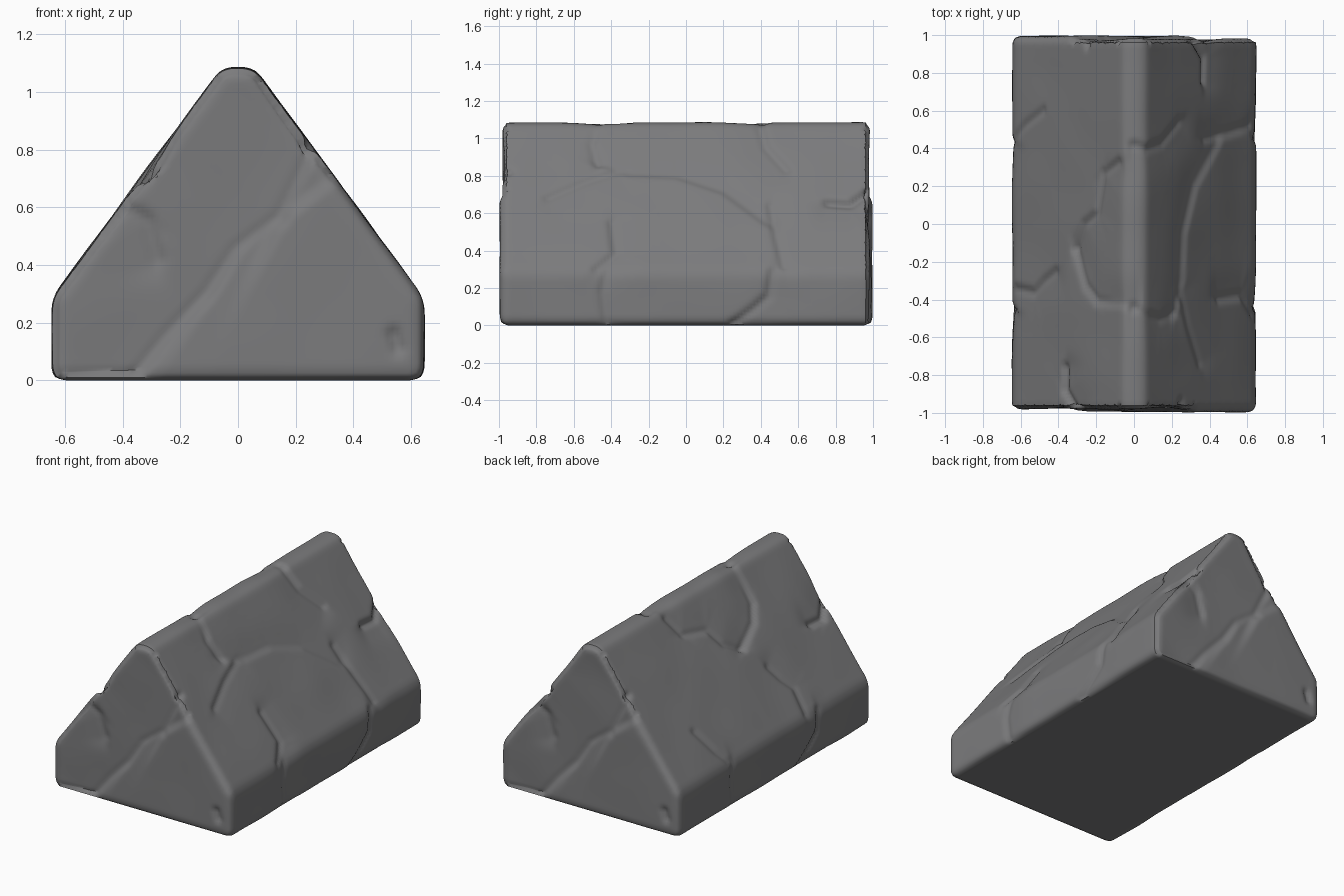
import bpy, bmesh, math
from mathutils import Vector, noise

if "Cube" in bpy.data.objects:
    bpy.data.objects.remove(bpy.data.objects["Cube"])

WALL, EAVE, TOP, SLOPE = 0.645, 0.285, 1.085, 1.357

stone = bpy.data.materials.new("dark grey stone")
stone.use_nodes = True
colour = (0.2, 0.2, 0.205, 1)
stone.diffuse_color = colour
bsdf = stone.node_tree.nodes["Principled BSDF"]
bsdf.inputs["Base Color"].default_value = colour
bsdf.inputs["Roughness"].default_value = 0.9

# Gabled block: half profile mirrored, extruded along y
ridge = WALL - (TOP - EAVE) / SLOPE
half = [(WALL, 0), (WALL, EAVE), (ridge, TOP)]
profile = half + [(-x, z) for x, z in reversed(half)]
bm = bmesh.new()
face = bm.faces.new([bm.verts.new((x, -0.995, z)) for x, z in profile])
out = bmesh.ops.extrude_face_region(bm, geom=[face])
bmesh.ops.translate(bm, vec=(0, 1.99, 0),
                    verts=[g for g in out["geom"] if isinstance(g, bmesh.types.BMVert)])
bmesh.ops.recalc_face_normals(bm, faces=bm.faces)
mesh = bpy.data.meshes.new("stone_block")
bm.to_mesh(mesh)
bm.free()
block = bpy.data.objects.new("stone_block", mesh)
bpy.context.collection.objects.link(block)

# Rounded edges, then an even surface fine enough to carve
bevel = block.modifiers.new("round_edges", "BEVEL")
bevel.width, bevel.segments = 0.04, 3
remesh = block.modifiers.new("even_surface", "REMESH")
remesh.mode, remesh.voxel_size = "VOXEL", 0.017
graph = bpy.context.evaluated_depsgraph_get()
fine = bpy.data.meshes.new_from_object(block.evaluated_get(graph))
block.modifiers.clear()
block.data = fine


# Cracks: lists of (start, end, face normal, groove, step, fade)
segments = []


def add_crack(points, normal, groove=0.012, step=0.0, fade=0.12):
    """A positive step lowers the stone on the left of the path."""
    for a, b in zip(points, points[1:]):
        segments.append((a, b, normal, groove, step, fade))


def roof_crack(path, **kw):
    side = 1 if sum(p[0] for p in path) > 0 else -1
    pts = [Vector((x, y, min(TOP, EAVE + (WALL - abs(x)) * SLOPE))) for x, y in path]
    add_crack(pts, Vector((side * SLOPE, 0, 1)).normalized(), **kw)


def wall_crack(side, path, **kw):
    add_crack([Vector((side * WALL, y, z)) for y, z in path], Vector((side, 0, 0)), **kw)


def end_crack(path, **kw):
    # Both ends match under a half turn
    for s in (1, -1):
        add_crack([Vector((s * x, -s, z)) for x, z in path], Vector((0, -s, 0)), **kw)


# End faces: long diagonal break and a chipped shoulder
end_crack([(-0.36, 0), (-0.25, 0.14), (-0.1, 0.3), (0, 0.45), (0.15, 0.56),
           (0.2, 0.66), (0.27, 0.8)], groove=0.014, step=0.024, fade=0.5)
end_crack([(-0.4, 0.62), (-0.31, 0.56), (-0.27, 0.42)], groove=0.01, step=-0.014)
end_crack([(0.54, 0.16), (0.555, 0.11)], groove=0.02)

# Notches where the end breaks run over the roof edge
for s in (1, -1):
    roof_crack([(s * -0.37, s * -0.76), (s * -0.375, s * -0.88), (s * -0.31, s * -1)],
               groove=0.022, step=s * 0.012)
    roof_crack([(s * 0.26, s * -1), (s * 0.25, s * -0.95)], groove=0.02)

# Roof, +x slope
roof_crack([(0, 0.42), (0.07, 0.4), (0.15, 0.43), (0.24, 0.54)], step=-0.01)
roof_crack([(0.38, 0.45), (0.5, 0.48), (0.62, 0.52)], step=0.008)
roof_crack([(0.45, 0.42), (0.33, 0.2), (0.27, -0.05), (0.26, -0.3), (0.22, -0.47)],
           groove=0.003, step=-0.012)
roof_crack([(0.22, -0.47), (0.14, -0.5), (0, -0.45)], step=0.008)
roof_crack([(0.25, -0.38), (0.29, -0.55), (0.35, -0.74)], groove=0.009, step=0.008)
roof_crack([(0.45, -0.4), (0.57, -0.38), (0.63, -0.48)], step=0.01)

# Roof, -x slope
roof_crack([(-0.63, 0.46), (-0.58, 0.52), (-0.48, 0.6)])
roof_crack([(-0.09, 0.33), (-0.17, 0.27), (-0.2, 0.06), (-0.27, 0), (-0.32, -0.13)],
           step=0.01)
roof_crack([(-0.32, -0.13), (-0.26, -0.33), (-0.2, -0.41), (0, -0.44)], step=0.012)
roof_crack([(-0.63, -0.34), (-0.53, -0.36), (-0.48, -0.3), (-0.42, -0.25)], step=-0.008)

# Side walls: breaks running from the eaves to the ground
for s in (1, -1):
    wall_crack(s, [(s * 0.46, 0.3), (s * 0.44, 0.16), (s * 0.36, 0.09), (s * 0.25, 0.01)],
               groove=0.014, step=0.01)
    wall_crack(s, [(s * -0.42, 0.32), (s * -0.45, 0.18), (s * -0.43, 0.02)],
               groove=0.01, step=0.006)


def carve(p, n):
    """Depth to press the surface in at point p with normal n."""
    best = {}
    for a, b, normal, groove, step, fade in segments:
        if abs(p.y - a.y) > 1.2 or n.dot(normal) < 0.3:
            continue
        ab = b - a
        length = ab.length
        d = ab / length
        along = (p - a).dot(d)
        near = a + d * max(0, min(length, along))
        off = p - near
        dist = off.length
        if dist > 2 * fade:
            continue
        depth = groove * math.exp(-(dist / 0.022) ** 2)
        if step:
            key = (groove, step, fade, normal.x, normal.y)
            across = off.dot(normal.cross(d)) * math.copysign(1, step)
            blend = max(0, min(1, 0.5 + across / 0.04))
            over = max(0, -along, along - length)
            depth += abs(step) * blend * math.exp(-(dist / fade) ** 2 - (over / (0.6 * fade)) ** 2)
        else:
            key = (groove, 0, 0, normal.x, normal.y)
        best[key] = max(best.get(key, 0), depth)
    return min(0.045, sum(best.values()))


# Press in the cracks and add gentle unevenness, leaving the base flat
moved = []
for v in fine.vertices:
    p, n = v.co.copy(), v.normal.copy()
    if n.z < -0.8:
        moved.append(p)
        continue
    wave = 0.005 * noise.noise(p * 3.5)
    moved.append(p + n * (wave - carve(p, n)))
for v, p in zip(fine.vertices, moved):
    v.co = p

fine.materials.clear()
fine.materials.append(stone)
bpy.ops.object.select_all(action="DESELECT")
block.select_set(True)
bpy.context.view_layer.objects.active = block
bpy.ops.object.shade_smooth_by_angle(angle=math.radians(50))
